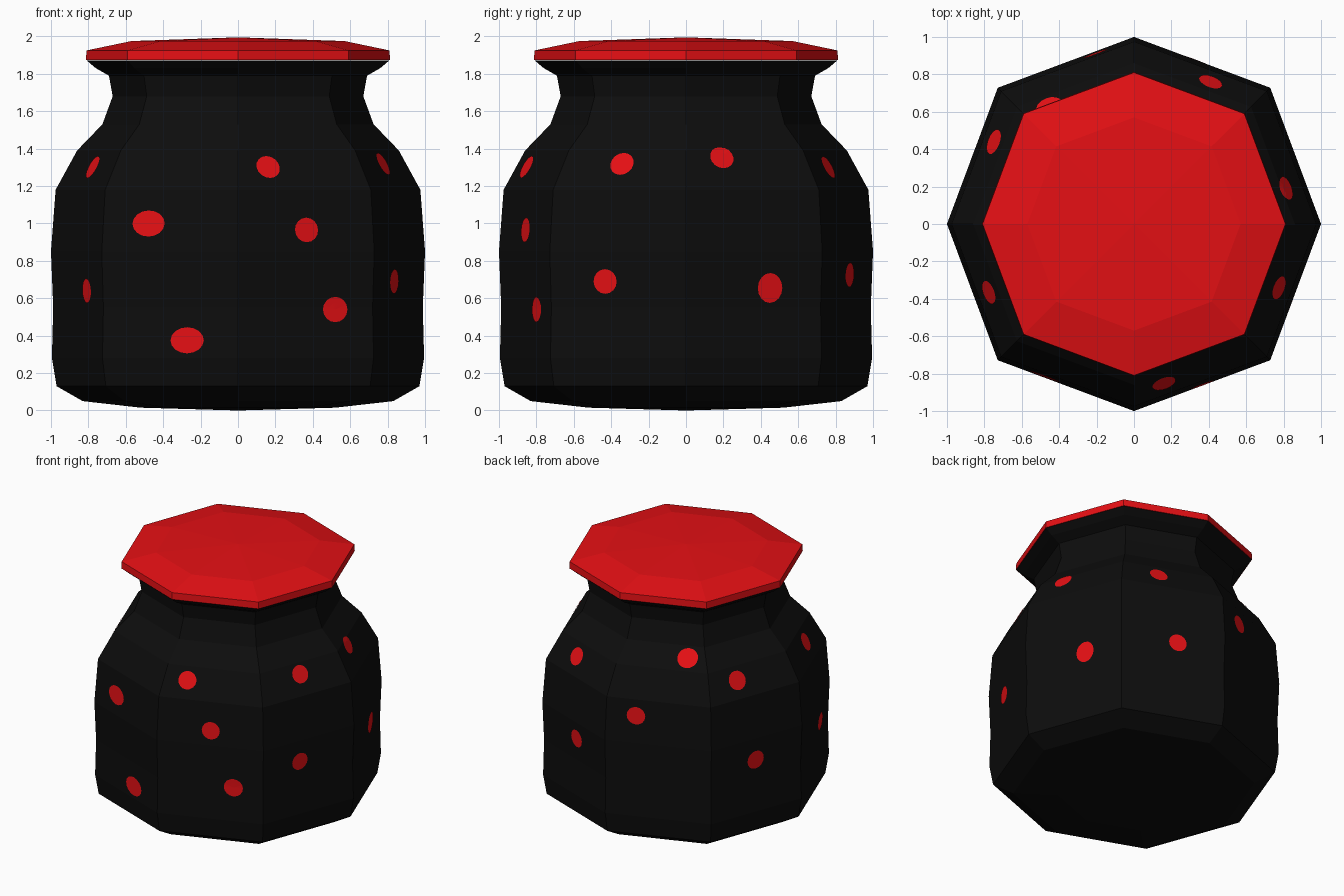
import bpy, bmesh, math
from mathutils import Vector
from mathutils.bvhtree import BVHTree

cube = bpy.data.objects.get("Cube")
if cube:
    bpy.data.objects.remove(cube, do_unlink=True)


def material(name, rgb):
    m = bpy.data.materials.new(name)
    m.use_nodes = True
    m.diffuse_color = (*rgb, 1)
    m.node_tree.nodes["Principled BSDF"].inputs["Base Color"].default_value = (*rgb, 1)
    return m


black = material("black", (0.004, 0.004, 0.004))
red = material("red", (0.78, 0.005, 0.007))


def add_object(name, bm, mat):
    mesh = bpy.data.meshes.new(name)
    bm.to_mesh(mesh)
    mesh.materials.append(mat)
    obj = bpy.data.objects.new(name, mesh)
    bpy.context.collection.objects.link(obj)
    return obj


def octagon_lathe(profile):
    """Closed eight-sided solid from (radius, height) pairs; radius 0 is a pole."""
    bm = bmesh.new()
    rings = []
    for r, z in profile:
        if r == 0:
            rings.append([bm.verts.new((0, 0, z))] * 8)
            continue
        ring = []
        for i in range(8):
            a = math.radians(45 * i)
            k = r * (1.03 if i % 2 else 1)      # diagonal corners reach a little further
            ring.append(bm.verts.new((k * math.cos(a), k * math.sin(a), z)))
        rings.append(ring)
    for low, high in zip(rings, rings[1:]):
        for i in range(8):
            j = (i + 1) % 8
            corners = dict.fromkeys((low[i], low[j], high[j], high[i]))
            bm.faces.new(list(corners))
    bmesh.ops.recalc_face_normals(bm, faces=bm.faces)
    return bm


# Jar body with rounded base, shoulder, neck and flared lip
body = octagon_lathe([(0, 0), (0.52, 0.015), (0.83, 0.05), (0.97, 0.13), (0.995, 0.28),
                      (0.988, 0.55), (1.0, 0.85), (0.975, 1.18), (0.86, 1.39),
                      (0.725, 1.53), (0.67, 1.68), (0.69, 1.79), (0.76, 1.83),
                      (0.81, 1.872), (0, 1.872)])
add_object("jar_body", body, black)
surface = BVHTree.FromBMesh(body)

# Lid with a shallow crown
add_object("lid", octagon_lathe([(0, 1.873), (0.813, 1.873), (0.81, 1.925),
                                 (0.57, 1.975), (0, 1.995)]), red)

# Spots: x, y, z, half width, half height
spots = [
    (0.16, -0.85, 1.30, 0.066, 0.066),
    (-0.48, -0.82, 1.00, 0.092, 0.07),
    (0.365, -0.855, 0.965, 0.066, 0.066),
    (0.52, -0.80, 0.54, 0.07, 0.068),
    (-0.27, -0.89, 0.375, 0.095, 0.07),
    (-0.775, -0.365, 1.30, 0.066, 0.066),
    (-0.81, -0.50, 0.64, 0.066, 0.066),
    (0.77, -0.34, 1.315, 0.066, 0.066),
    (0.83, -0.43, 0.69, 0.066, 0.066),
    (0.81, 0.19, 1.35, 0.066, 0.064),
    (0.83, 0.45, 0.655, 0.07, 0.08),
    (0.41, 0.76, 1.30, 0.066, 0.066),
    (0.33, 0.875, 0.725, 0.066, 0.066),
    (-0.75, 0.44, 1.30, 0.07, 0.07),
    (-0.45, 0.62, 1.46, 0.075, 0.075),
    (-0.21, 0.92, 1.06, 0.068, 0.066),
    (-0.86, 0.37, 0.685, 0.07, 0.07),
]


def add_spot(name, x, y, z, half_w, half_h):
    centre, normal, _, _ = surface.find_nearest(Vector((x, y, z)))
    across = Vector((0, 0, 1)).cross(normal).normalized()
    up = normal.cross(across)

    def on_skin(t, scale):
        p = centre + scale * (across * half_w * math.cos(t) + up * half_h * math.sin(t))
        hit, n, _, _ = surface.find_nearest(p)
        return hit + n * 0.004

    bm = bmesh.new()
    sides = 16
    hub = bm.verts.new(on_skin(0, 0))
    rings = [[bm.verts.new(on_skin(math.tau * i / sides, s)) for i in range(sides)]
             for s in (0.5, 1)]
    for i in range(sides):
        j = (i + 1) % sides
        bm.faces.new((hub, rings[0][i], rings[0][j]))
        bm.faces.new((rings[0][i], rings[1][i], rings[1][j], rings[0][j]))
    add_object(name, bm, red)


for n, spot in enumerate(spots, 1):
    add_spot(f"spot_{n}", *spot)
